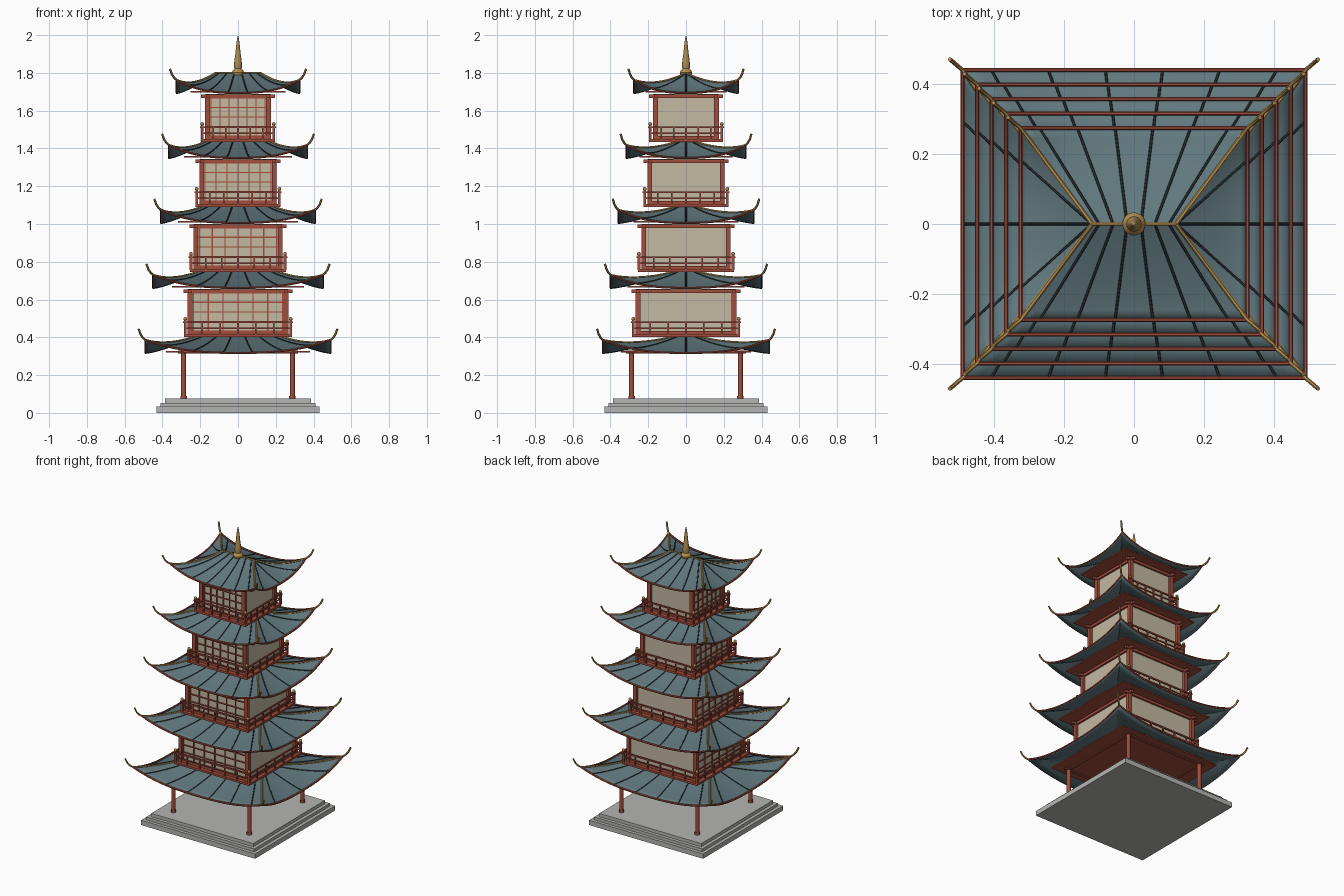
import bpy, bmesh, math
from mathutils import Matrix, Vector

cube = bpy.data.objects.get("Cube")
if cube:
    bpy.data.objects.remove(cube, do_unlink=True)


def material(name, rgb):
    m = bpy.data.materials.new(name)
    m.use_nodes = True
    m.diffuse_color = (*rgb, 1)
    m.node_tree.nodes["Principled BSDF"].inputs["Base Color"].default_value = (*rgb, 1)
    return m


TILE = material("teal_tile", (0.12, 0.19, 0.21))
RIB = material("dark_rib", (0.025, 0.035, 0.037))
RED = material("red_wood", (0.36, 0.075, 0.045))
GOLD = material("gold", (0.45, 0.27, 0.08))
CREAM = material("cream_panel", (0.55, 0.48, 0.36))
STONE = material("stone", (0.46, 0.46, 0.45))


def add_object(name, mesh, mat, smooth=False):
    ob = bpy.data.objects.new(name, mesh)
    bpy.context.collection.objects.link(ob)
    mesh.materials.clear()
    mesh.materials.append(mat)
    if smooth:
        bpy.ops.object.select_all(action="DESELECT")
        ob.select_set(True)
        bpy.context.view_layer.objects.active = ob
        bpy.ops.object.shade_smooth_by_angle(angle=math.radians(40))
    return ob


def from_bmesh(name, bm, mat, smooth=False):
    mesh = bpy.data.meshes.new(name)
    bm.to_mesh(mesh)
    bm.free()
    return add_object(name, mesh, mat, smooth)


def boxes(name, items, mat):
    """One mesh of boxes, each given as (centre, size)."""
    bm = bmesh.new()
    for centre, size in items:
        bmesh.ops.create_cube(bm, size=1, matrix=Matrix.Translation(centre) @ Matrix.Diagonal((*size, 1)))
    return from_bmesh(name, bm, mat)


def tubes(name, paths, radius, mat):
    """One mesh of round bars that follow the given paths."""
    curve = bpy.data.curves.new(name, "CURVE")
    curve.dimensions = "3D"
    curve.bevel_depth = radius
    curve.bevel_resolution = 1
    curve.use_fill_caps = True
    for path in paths:
        spline = curve.splines.new("POLY")
        spline.points.add(len(path) - 1)
        for point, co in zip(spline.points, path):
            point.co = (*co, 1)
    temp = bpy.data.objects.new(name + "_path", curve)
    mesh = bpy.data.meshes.new_from_object(temp)
    bpy.data.objects.remove(temp)
    return add_object(name, mesh, mat, True)


def ring(half, z, width, height, over=0.0):
    """Four bars forming a square frame, optionally overhanging the corners."""
    length = 2 * (half + over)
    return ([((0, s * half, z), (length, width, height)) for s in (-1, 1)]
            + [((s * half, 0, z), (width, length, height)) for s in (-1, 1)])


CORNERS = [(sx, sy) for sx in (-1, 1) for sy in (-1, 1)]
SPACING = 0.344
RISE, LIFT = 0.105, 0.068


def build_roof(tier, z0):
    w = 0.49 - 0.0415 * tier
    d = w - 0.05
    ridge = 0.37 * w
    steps = [i / 10 for i in range(11)]
    spans = [i / 10 - 1 for i in range(21)]

    def surface(side, u, t):
        z = z0 + RISE * t ** 1.3 + LIFT * (1 - t) ** 2 * abs(u) ** 2.6
        if side < 2:
            sign = 1 if side else -1
            return Vector((u * (w + (ridge - w) * t), sign * d * (1 - t), z))
        sign = 1 if side == 2 else -1
        return Vector((sign * (w + (ridge - w) * t), u * d * (1 - t), z))

    # Curved tile slopes
    bm = bmesh.new()
    for side in range(4):
        grid = [[bm.verts.new(surface(side, u, t)) for u in spans] for t in steps]
        for a, b in zip(grid, grid[1:]):
            for i in range(len(spans) - 1):
                bm.faces.new((a[i], a[i + 1], b[i + 1], b[i]))
    bmesh.ops.remove_doubles(bm, verts=bm.verts, dist=1e-5)
    bmesh.ops.recalc_face_normals(bm, faces=bm.faces)
    if sum(f.normal.z for f in bm.faces) < 0:
        bmesh.ops.reverse_faces(bm, faces=bm.faces)
    roof = from_bmesh(f"roof_{tier}", bm, TILE, True)
    shell = roof.modifiers.new("thickness", "SOLIDIFY")
    shell.thickness = 0.006

    # Tile ribs, eave trim, hips with upturned tips, ridge
    ribs = []
    for side in range(4):
        count = 6 if side < 2 else 3
        for i in range(count):
            u = (2 * i + 1) / count - 1
            ribs.append([surface(side, u, t) for t in steps])
    tubes(f"roof_ribs_{tier}", ribs, 0.004, RIB)
    tubes(f"eave_trim_{tier}", [[surface(s, u, 0) for u in spans] for s in range(4)], 0.006, RED)
    hips = []
    for sx, sy in CORNERS:
        hip = [surface(1 if sy > 0 else 0, sx, t) for t in reversed(steps)]
        for out, up in ((0.014, 0.012), (0.026, 0.03), (0.036, 0.058)):
            hip.append(Vector((sx * (w + out), sy * (d + out * 0.85), z0 + LIFT + up)))
        hips.append(hip)
    hips.append([(-ridge, 0, z0 + RISE), (ridge, 0, z0 + RISE)])
    tubes(f"hip_ridges_{tier}", hips, 0.006, GOLD)

    # Flat ceiling under the eaves
    boxes(f"soffit_{tier}", [((0, 0, z0 + 0.006), (1.56 * w, 1.56 * d, 0.008))], RED)


def build_storey(tier, z0):
    floor, top = z0 + 0.1, z0 + SPACING - 0.006
    p = 0.254 - 0.031 * tier
    b = 0.285 - 0.03 * tier
    middle, height = (floor + top) / 2, top - floor
    wall = p - 0.004

    # Walls, posts and beams
    boxes(f"walls_{tier}", [((0, 0, middle), (2 * wall, 2 * wall, height))], CREAM)
    frame = [((sx * p, sy * p, middle - 0.005), (0.025, 0.025, height + 0.01)) for sx, sy in CORNERS]
    frame += ring(p, top - 0.012, 0.018, 0.018, 0.034)
    frame += ring(p, floor + 0.008, 0.016, 0.016)
    boxes(f"frame_{tier}", frame, RED)

    # Lattice on the front and on the model's right side
    bars = []
    low, high = floor + 0.016, top - 0.02
    face = -wall - 0.003
    for i in range(7):
        a = (i / 3 - 1) * (wall - 0.014)
        size = (high - low)
        bars += [((a, face, (low + high) / 2), (0.006, 0.008, size)),
                 ((face, a, (low + high) / 2), (0.008, 0.006, size))]
    for i in range(5):
        z = low + (high - low) * i / 4
        bars += [((0, face, z), (2 * wall, 0.008, 0.006)),
                 ((face, 0, z), (0.008, 2 * wall, 0.006))]
    boxes(f"lattice_{tier}", bars, RED)

    # Balcony floor, rails and balusters
    rails = [((0, 0, floor - 0.008), (2 * b, 2 * b, 0.014))]
    rails += ring(b - 0.006, floor + 0.03, 0.007, 0.007)
    rails += ring(b - 0.006, floor + 0.062, 0.009, 0.009, 0.012)
    rails += [((sx * (b - 0.006), sy * (b - 0.006), floor + 0.035), (0.014, 0.014, 0.08)) for sx, sy in CORNERS]
    for i in range(1, 6):
        a = (i / 3 - 1) * b
        for s in (-1, 1):
            e = s * (b - 0.006)
            rails += [((a, e, floor + 0.032), (0.008, 0.008, 0.07)),
                      ((e, a, floor + 0.032), (0.008, 0.008, 0.07))]
    boxes(f"balcony_{tier}", rails, RED)
    bm = bmesh.new()
    for sx, sy in CORNERS:
        spot = Matrix.Translation((sx * (b - 0.006), sy * (b - 0.006), floor + 0.08))
        bmesh.ops.create_uvsphere(bm, u_segments=10, v_segments=6, radius=0.01, matrix=spot)
    from_bmesh(f"post_caps_{tier}", bm, GOLD, True)


# Stepped base
boxes("stone_steps", [((0, 0, 0.0165), (0.865, 0.865, 0.033)),
                      ((0, 0, 0.0425), (0.82, 0.82, 0.021)),
                      ((0, 0, 0.064), (0.775, 0.775, 0.022))], STONE)

# Ground columns and tie beams
bm = bmesh.new()
for sx, sy in CORNERS:
    for radius, low, high in ((0.013, 0.075, 0.325), (0.017, 0.075, 0.09)):
        bmesh.ops.create_cone(bm, cap_ends=True, segments=16, radius1=radius, radius2=radius, depth=high - low,
                              matrix=Matrix.Translation((sx * 0.288, sy * 0.288, (low + high) / 2)))
from_bmesh("ground_columns", bm, RED, True)
boxes("tie_beams", ring(0.288, 0.322, 0.02, 0.016, 0.03), RED)

# Five roofs with four storeys between them
for tier in range(5):
    level = 0.318 + SPACING * tier
    build_roof(tier, level)
    if tier < 4:
        build_storey(tier, level)

# Spire turned from a profile
profile = [(0, 1.79), (0.03, 1.79), (0.033, 1.803), (0.026, 1.815), (0.019, 1.822), (0.022, 1.84),
           (0.019, 1.865), (0.014, 1.9), (0.01, 1.94), (0.006, 1.975), (0, 2.0)]
bm = bmesh.new()
verts = [bm.verts.new((r, 0, z)) for r, z in profile]
edges = [bm.edges.new(pair) for pair in zip(verts, verts[1:])]
bmesh.ops.spin(bm, geom=verts + edges, cent=(0, 0, 0), axis=(0, 0, 1), angle=2 * math.pi, steps=20)
bmesh.ops.remove_doubles(bm, verts=bm.verts, dist=1e-5)
bmesh.ops.recalc_face_normals(bm, faces=bm.faces)
from_bmesh("spire", bm, GOLD, True)
